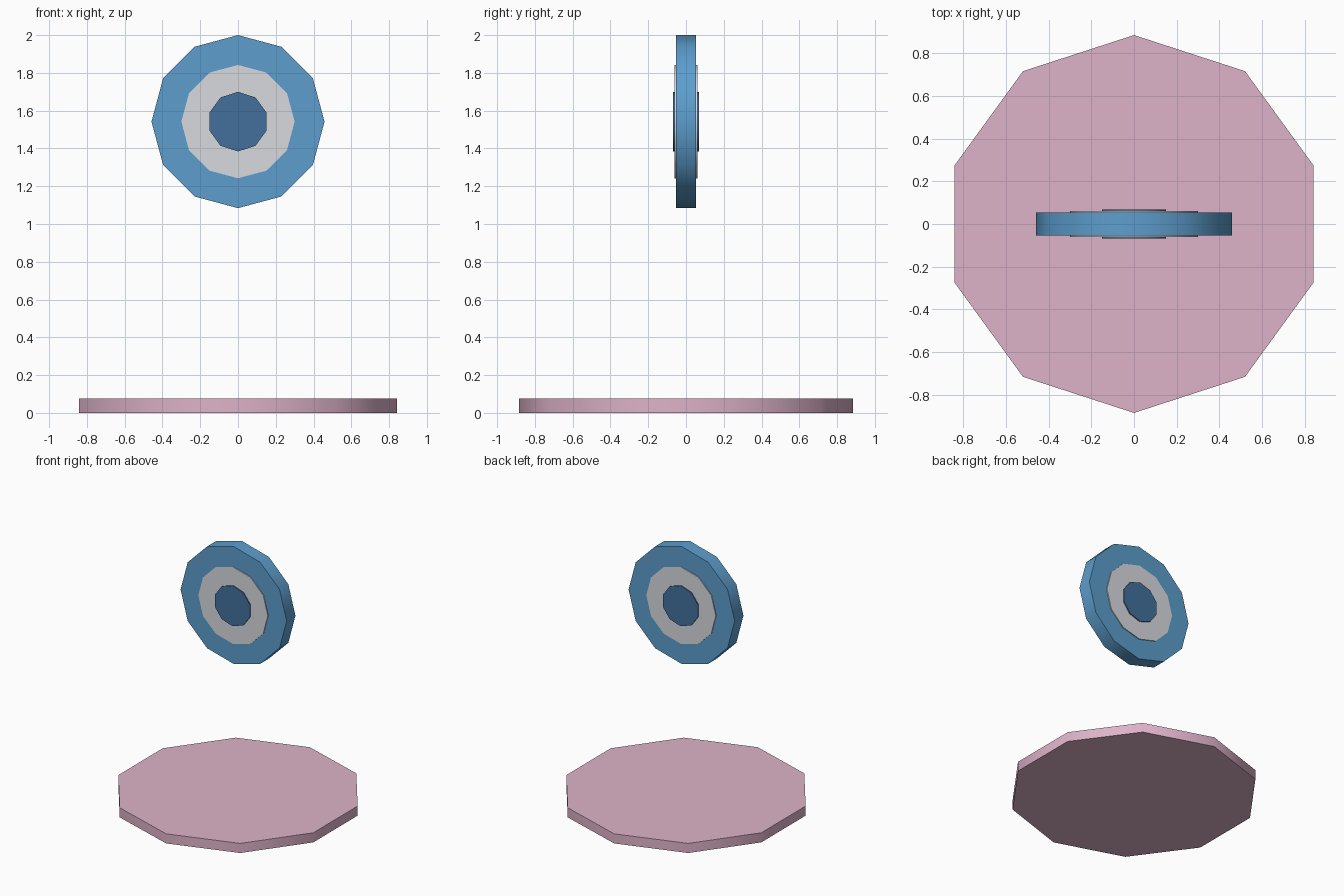
import bpy
from math import radians

if "Cube" in bpy.data.objects:
    bpy.data.objects.remove(bpy.data.objects["Cube"])


def material(name, rgb):
    m = bpy.data.materials.new(name)
    m.diffuse_color = (*rgb, 1)
    m.use_nodes = True
    m.node_tree.nodes["Principled BSDF"].inputs["Base Color"].default_value = m.diffuse_color
    return m


def disc(name, sides, radius, depth, z, mat, upright=True):
    bpy.ops.mesh.primitive_cylinder_add(
        vertices=sides, radius=radius, depth=depth, location=(0, 0, z),
        rotation=(radians(90) if upright else 0, 0, 0))
    ob = bpy.context.object
    ob.name = name
    ob.data.materials.append(mat)
    bpy.ops.object.shade_smooth_by_angle(angle=radians(40))
    return ob


pink = material("pink", (0.73, 0.45, 0.58))
blue = material("blue", (0.11, 0.34, 0.61))
white = material("white", (0.69, 0.70, 0.73))
dark_blue = material("dark_blue", (0.055, 0.16, 0.33))

# Flat base plate
disc("base", 10, 0.885, 0.075, 0.0375, pink, upright=False)

# Floating upright medallion, each inner disc slightly thicker on both faces
CENTRE = 1.542
disc("outer_disc", 12, 0.458, 0.108, CENTRE, blue)
disc("middle_disc", 12, 0.30, 0.122, CENTRE, white)
disc("centre_disc", 10, 0.158, 0.138, CENTRE, dark_blue)
